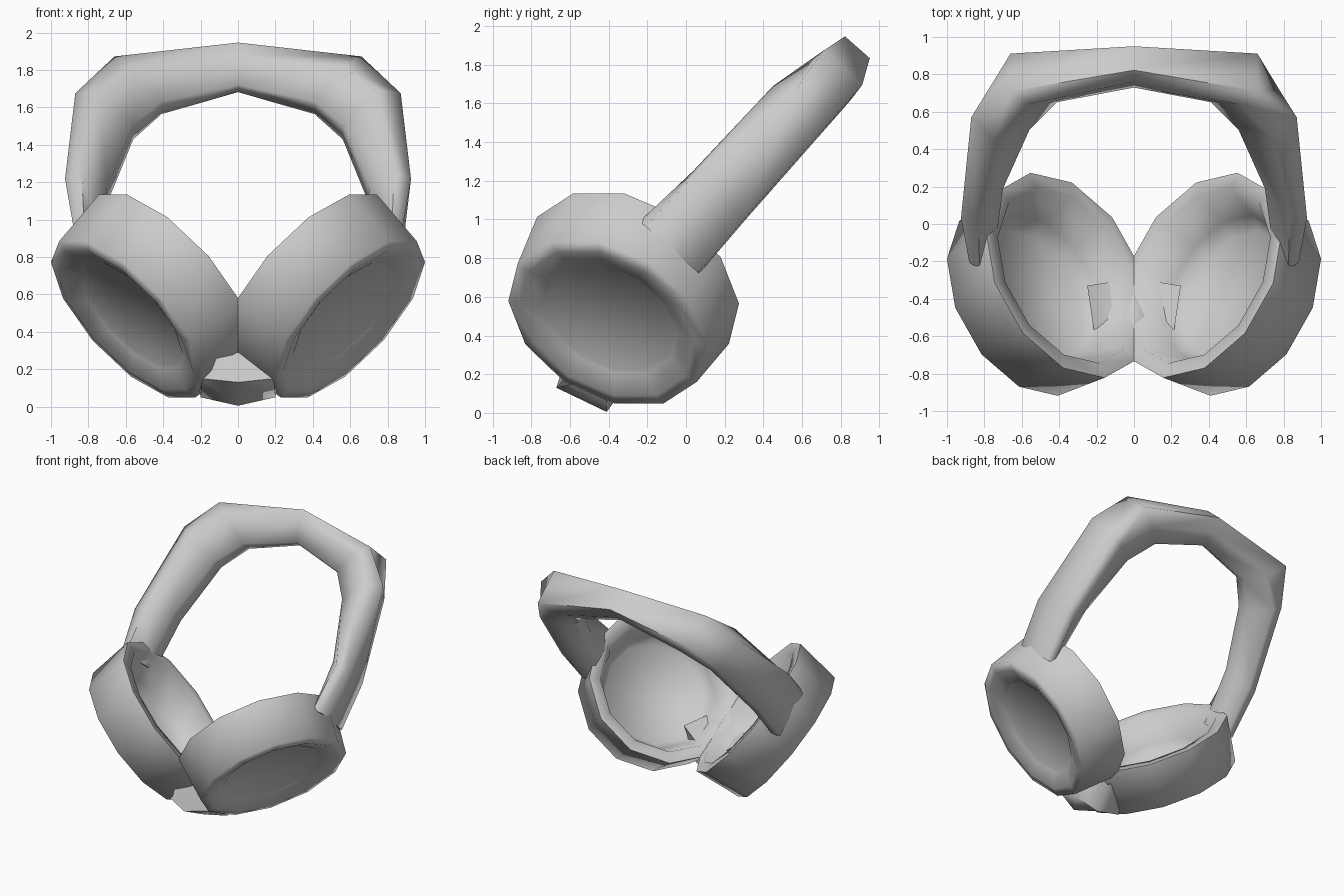
import bpy, bmesh, math
from mathutils import Vector

if "Cube" in bpy.data.objects:
    bpy.data.objects.remove(bpy.data.objects["Cube"])


def finish(name, bm, angle):
    bmesh.ops.remove_doubles(bm, verts=bm.verts, dist=1e-5)
    bmesh.ops.recalc_face_normals(bm, faces=bm.faces)
    me = bpy.data.meshes.new(name)
    bm.to_mesh(me)
    bm.free()
    ob = bpy.data.objects.new(name, me)
    bpy.context.collection.objects.link(ob)
    bpy.ops.object.select_all(action='DESELECT')
    ob.select_set(True)
    bpy.context.view_layer.objects.active = ob
    bpy.ops.object.shade_smooth_by_angle(angle=math.radians(angle))
    return ob


def loft(name, rings, angle=80):
    """Skin closed rings of points and cap both ends."""
    bm = bmesh.new()
    loops = [[bm.verts.new(p) for p in r] for r in rings]
    n = len(loops[0])
    for a, b in zip(loops, loops[1:]):
        for i in range(n):
            j = (i + 1) % n
            bm.faces.new((a[i], a[j], b[j], b[i]))
    bm.faces.new(loops[0])
    bm.faces.new(loops[-1])
    return finish(name, bm, angle)


def cup(name, side):
    """Twelve-sided dish turned around a tilted axis."""
    axis = Vector((0.68, -0.38, -0.625)).normalized()
    w = Vector((0.49, 0.87, 0)).normalized()
    v = w.cross(axis).normalized()
    if v.z < 0:
        v = -v
    centre = Vector((0.464, -0.335, 0.585))
    # radius, distance along the axis: front disc, front rim, wall, back funnel
    profile = [(0.36, 0.145), (0.375, 0.155), (0.49, 0.20), (0.555, 0.19),
               (0.595, -0.16), (0.51, -0.16), (0.43, 0.04), (0.375, 0.125)]
    rings = []
    for r, t in profile:
        ring = []
        for i in range(12):
            ang = math.radians(15 + 30 * i)
            p = centre + axis * t + (v * math.cos(ang) + w * math.sin(ang)) * r
            ring.append((p.x * side, p.y, p.z))
        rings.append(ring)
    return loft(name, rings)


cup("right_cup", 1)
cup("left_cup", -1)

# headband: stations lying in a plane leaning backwards
origin = Vector((0, -0.085, 0.855))
along = Vector((0, 0.66, 0.75))
up = Vector((0, -0.75, 0.66))
# inner x, inner s, outer x, outer s, lower edge, upper edge,
# height of the outer ridge, inset of the lower outer edge
half = [(0.74, 0.0, 0.88, 0.0, -0.205, 0.205, 0.8, 0.1),
        (0.70, 0.42, 0.925, 0.35, -0.20, 0.17, 0.9, 0.2),
        (0.56, 0.88, 0.87, 1.05, -0.20, 0.15, 0.43, 0.3),
        (0.41, 1.07, 0.66, 1.29, -0.20, 0.09, 0.9, 0.0),
        (0.0, 1.19, 0.0, 1.42, -0.135, 0.04, 1.0, 0.0)]
mirrored = [(-s[0], s[1], -s[2]) + s[3:] for s in half[-2::-1]]
rings = []
for xi, si, xo, so, lo, hi, ridge, inset in half + mirrored:
    mid, ext = (lo + hi) / 2, (hi - lo) / 2
    ring = []
    for f, k in [(0, ridge), (0.4, 1), (1, 0.1), (1, -0.6), (0.5, -1), (inset, -0.95)]:
        p = origin + along * (so + (si - so) * f) + up * (mid + ext * k)
        p.x = xo + (xi - xo) * f
        ring.append(p)
    rings.append(ring)
loft("headband", rings)

# lower bridge joining the two cups, its ends rising inside them
end = [(0.19, -0.58, 0.15), (0.2, -0.41, 0.05), (0.25, -0.33, 0.36), (0.21, -0.6, 0.36)]
middle = [(0, -0.67, 0.13), (0, -0.41, 0.005), (0, -0.29, 0.17), (0, -0.53, 0.29)]
loft("bridge", [[(-x, y, z) for x, y, z in end], middle, end])
